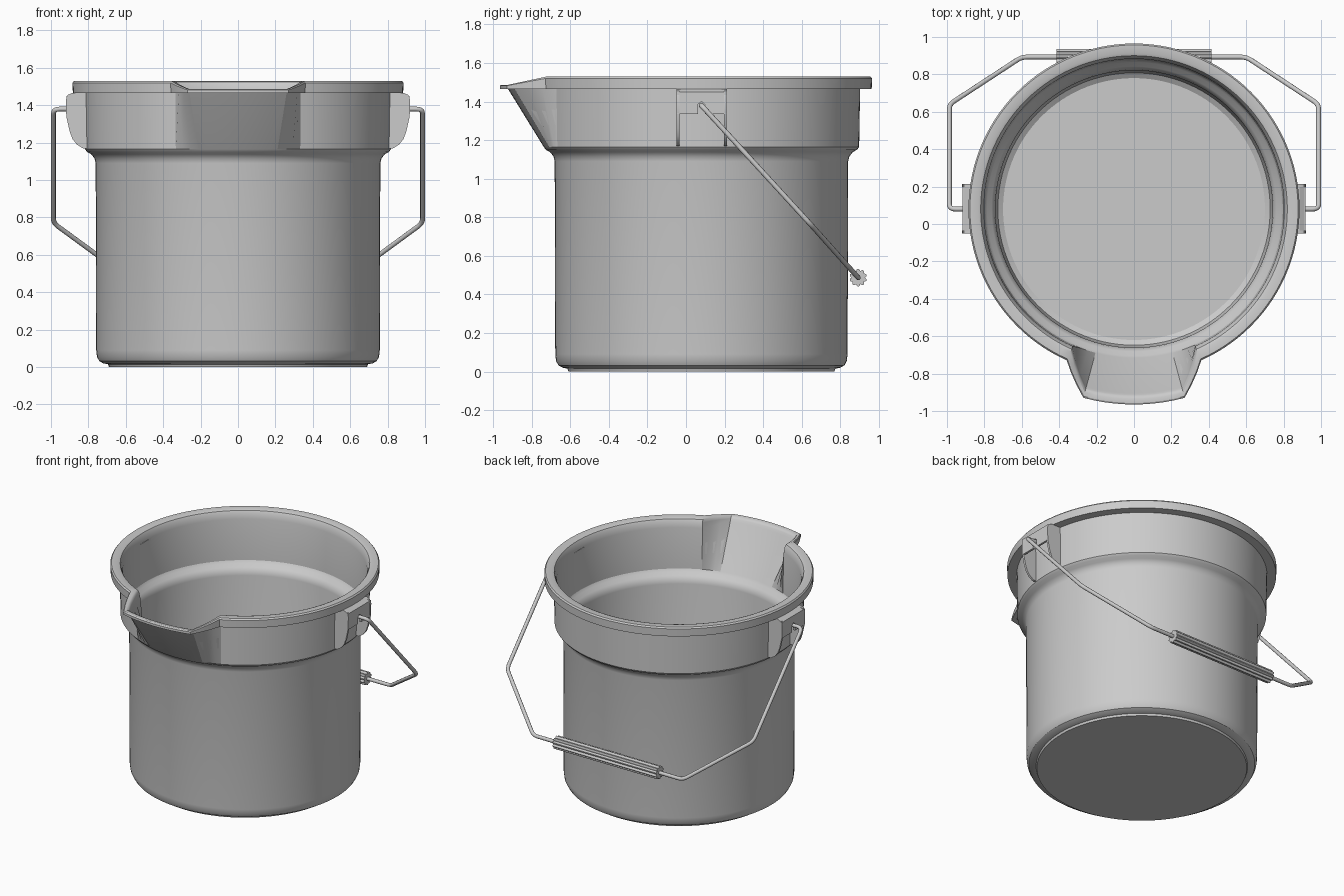
import bpy, bmesh
from math import sin, cos, pi, radians
from mathutils import Vector

if "Cube" in bpy.data.objects:
    bpy.data.objects.remove(bpy.data.objects["Cube"])

CY = 0.08      # bucket axis in y


def finish(bm, name, angle=30):
    bmesh.ops.recalc_face_normals(bm, faces=bm.faces[:])
    me = bpy.data.meshes.new(name)
    bm.to_mesh(me)
    bm.free()
    ob = bpy.data.objects.new(name, me)
    bpy.context.collection.objects.link(ob)
    smooth(ob, angle)
    return ob


def smooth(ob, angle=30):
    bpy.ops.object.select_all(action='DESELECT')
    ob.select_set(True)
    bpy.context.view_layer.objects.active = ob
    bpy.ops.object.shade_smooth_by_angle(angle=radians(angle))


def prism(bm, outline, offset):
    """Extrude a closed outline of 3D points along an offset vector."""
    a = [bm.verts.new(p) for p in outline]
    b = [bm.verts.new(Vector(p) + Vector(offset)) for p in outline]
    bm.faces.new(a)
    bm.faces.new(b[::-1])
    for i in range(len(a)):
        j = (i + 1) % len(a)
        bm.faces.new((a[i], a[j], b[j], b[i]))


# Bucket shell: (radius, height, spout radius shift, spout height shift)
profile = [
    (0.69, 0.0, 0, 0), (0.695, 0.015, 0, 0), (0.72, 0.02, 0, 0),
    (0.742, 0.032, 0, 0), (0.754, 0.055, 0, 0), (0.758, 0.09, 0, 0),
    (0.761, 1.09, 0, 0), (0.767, 1.115, 0, 0), (0.785, 1.138, 0, 0),
    (0.807, 1.15, 0, 0), (0.818, 1.165, 0, 0), (0.823, 1.465, 0.18, 0),
    (0.883, 1.465, 0.162, 0), (0.885, 1.52, 0.16, -0.038),
    (0.877, 1.53, 0.16, -0.043), (0.835, 1.53, 0.18, -0.043),
    (0.82, 1.524, 0.182, -0.043), (0.811, 1.508, 0.183, -0.035),
    (0.803, 1.47, 0.182, -0.015), (0.796, 1.175, 0, 0),
    (0.785, 1.157, 0, 0), (0.762, 1.14, 0, 0), (0.746, 1.115, 0, 0),
    (0.741, 1.09, 0, 0), (0.736, 0.09, 0, 0), (0.728, 0.058, 0, 0),
    (0.70, 0.04, 0, 0),
]
bm = bmesh.new()
columns = []
for i in range(120):
    deg = i * 3 if i <= 60 else i * 3 - 360
    d = min(1, max(0, (24 - abs(deg)) / 9))      # 1 across the spout lip
    a = radians(deg)
    columns.append([bm.verts.new(((r + dr * d) * sin(a), CY - (r + dr * d) * cos(a), z + dz * d))
                    for r, z, dr, dz in profile])
for i, col in enumerate(columns):
    nxt = columns[(i + 1) % len(columns)]
    for k in range(len(profile) - 1):
        bm.faces.new((col[k], nxt[k], nxt[k + 1], col[k + 1]))
bm.faces.new([c[0] for c in columns])
bm.faces.new([c[-1] for c in columns])
finish(bm, "bucket_shell")

# Handle ears: two curved side webs, slotted face plate and top cap
web = [(0.80, 1.17), (0.83, 1.17), (0.862, 1.19), (0.885, 1.22), (0.90, 1.26),
       (0.918, 1.34), (0.92, 1.43), (0.91, 1.455), (0.885, 1.466), (0.80, 1.466)]
plate = [(-0.05, 1.335), (0.062, 1.335), (0.062, 1.385), (0.08, 1.4), (0.098, 1.385),
         (0.098, 1.335), (0.213, 1.335), (0.213, 1.45), (-0.05, 1.45)]
for s, side in ((-1, "left"), (1, "right")):
    bm = bmesh.new()
    for y in (-0.05, 0.198):
        prism(bm, [(s * x, y, z) for x, z in web], (0, 0.015, 0))
    prism(bm, [(s * 0.903, y, z) for y, z in plate], (s * 0.015, 0, 0))
    prism(bm, [(s * x, -0.05, z) for x, z in
               ((0.80, 1.45), (0.912, 1.45), (0.885, 1.466), (0.80, 1.466))], (0, 0.263, 0))
    finish(bm, side + "_handle_ear")

# Wire bail: polyline with rounded bends
half = [Vector(p) for p in ((0.885, 0.08, 1.38), (0.987, 0.08, 1.38),
                            (0.987, 0.64, 0.77), (0.60, 0.893, 0.487))]
corners = half + [Vector((-p.x, p.y, p.z)) for p in reversed(half)]
path = [corners[0]]
for a, b, c in zip(corners, corners[1:], corners[2:]):
    p = b + (a - b).normalized() * 0.035
    q = b + (c - b).normalized() * 0.035
    for k in range(6):
        t = k / 5
        path.append(p * (1 - t) ** 2 + b * 2 * t * (1 - t) + q * t * t)
path.append(corners[-1])
cu = bpy.data.curves.new("wire_bail", 'CURVE')
cu.dimensions = '3D'
cu.bevel_depth = 0.013
cu.bevel_resolution = 3
cu.use_fill_caps = True
sp = cu.splines.new('POLY')
sp.points.add(len(path) - 1)
for pt, co in zip(sp.points, path):
    pt.co = (*co, 1)
bail = bpy.data.objects.new("wire_bail", cu)
bpy.context.collection.objects.link(bail)
bpy.ops.object.select_all(action='DESELECT')
bail.select_set(True)
bpy.context.view_layer.objects.active = bail
bpy.ops.object.convert(target='MESH')
smooth(bpy.context.view_layer.objects.active, 40)

# Fluted grip around the middle of the bail
bm = bmesh.new()
ring = []
for i in range(60):
    a = 2 * pi * i / 60
    r = 0.035 + 0.011 * abs(sin(5 * a))
    ring.append((-0.415, 0.893 + r * cos(a), 0.487 + r * sin(a)))
prism(bm, ring, (0.83, 0, 0))
finish(bm, "handle_grip", 40)
